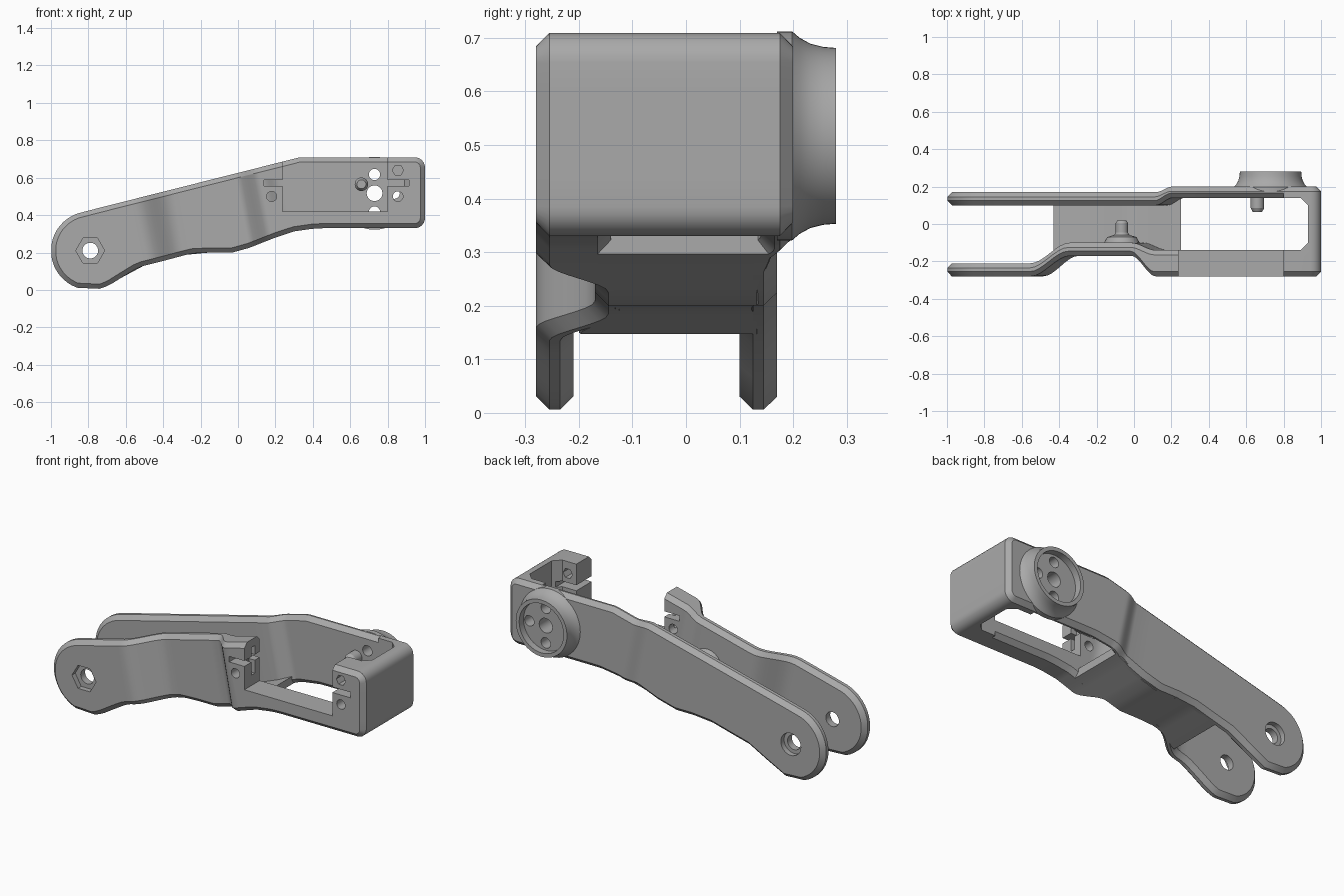
import bpy, bmesh
from math import sin, cos, pi, sqrt, radians
from mathutils import Vector

if "Cube" in bpy.data.objects:
    bpy.data.objects.remove(bpy.data.objects["Cube"])

grey = bpy.data.materials.new("mid grey")
grey.use_nodes = True
grey.diffuse_color = (0.4, 0.4, 0.4, 1)
grey.node_tree.nodes["Principled BSDF"].inputs["Base Color"].default_value = (0.4, 0.4, 0.4, 1)

CHAMFER = 0.025
HUB_X, HUB_Z, HUB_R = -0.79, 0.21, 0.21       # rounded hinge end
BOTTOM = [(-0.68, 0.03), (-0.6, 0.08), (-0.53, 0.122), (-0.4, 0.155), (-0.25, 0.195), (-0.15, 0.2),
          (-0.03, 0.2), (0.06, 0.225), (0.2, 0.28), (0.3, 0.313), (0.42, 0.33), (1, 0.33)]


def top_z(x):
    if x < -0.841:
        return HUB_Z + sqrt(max(0, HUB_R ** 2 - (x - HUB_X) ** 2))
    return min(0.709, 0.414 + 0.252 * (x + 0.841))


def bottom_z(x):
    if x < BOTTOM[0][0]:
        return HUB_Z - sqrt(max(0, HUB_R ** 2 - (x - HUB_X) ** 2))
    for (xa, za), (xb, zb) in zip(BOTTOM, BOTTOM[1:]):
        if x <= xb:
            return za + (zb - za) * (x - xa) / (xb - xa)


def finish(name, bm):
    bmesh.ops.recalc_face_normals(bm, faces=bm.faces)
    mesh = bpy.data.meshes.new(name)
    bm.to_mesh(mesh)
    bm.free()
    mesh.materials.append(grey)
    ob = bpy.data.objects.new(name, mesh)
    bpy.context.collection.objects.link(ob)
    return ob


def inset(chain, side, c):
    """Move a chain of (x, z) points inward by c."""
    out = []
    for i, (x, z) in enumerate(chain):
        a, b = chain[max(i - 1, 0)], chain[min(i + 1, len(chain) - 1)]
        d = (Vector(b) - Vector(a)).normalized()
        out.append((x + side * d.y * c, z - side * d.x * c))
    return out


def loft(name, top, bottom, ys, c=CHAMFER):
    """Chamfered wall: outline chains in xz, thickness (low, high) in y per station."""
    ti, bi = inset(top, 1, c), inset(bottom, -1, c)
    bm = bmesh.new()
    rings = []
    for t, b, tc, bc, (lo, hi) in zip(top, bottom, ti, bi, ys):
        ring = [(tc, lo), (t, lo + c), (t, hi - c), (tc, hi), (bc, hi), (b, hi - c), (b, lo + c), (bc, lo)]
        rings.append([bm.verts.new((p[0], y, p[1])) for p, y in ring])
    for r, s in zip(rings, rings[1:]):
        for k in range(8):
            m = (k + 1) % 8
            bm.faces.new((r[k], r[m], s[m], s[k]))
    for r in (rings[0], rings[-1]):
        for q in ((0, 1, 6, 7), (1, 2, 5, 6), (2, 3, 4, 5)):
            bm.faces.new([r[k] for k in q])
    return finish(name, bm)


def stations(keys, n=8):
    """Keys: top x, bottom x, low y, high y, with eased y between them."""
    out = []
    for a, b in zip(keys, keys[1:]):
        for i in range(n):
            f = i / n
            e = f * f * (3 - 2 * f)
            out.append([p + (q - p) * (f if k < 2 else e) for k, (p, q) in enumerate(zip(a, b))])
    return out + [list(keys[-1])]


def arm(name, keys):
    rows = []
    for i in range(9):
        x = HUB_X - HUB_R * cos(radians(7 + 8 * i))
        rows.append([x, x, keys[0][2], keys[0][3]])
    rows += stations(keys)
    return loft(name, [(r[0], top_z(r[0])) for r in rows], [(r[1], bottom_z(r[1])) for r in rows],
                [r[2:] for r in rows])


def lathe(name, x, z, profile, n=48):
    """Solid turned about a y axis, profile of (radius, y)."""
    bm = bmesh.new()
    rings = [[bm.verts.new((x + r * cos(2 * pi * k / n), y, z + r * sin(2 * pi * k / n))) for k in range(n)]
             for r, y in profile]
    for r, s in zip(rings, rings[1:]):
        for k in range(n):
            bm.faces.new((r[k], r[(k + 1) % n], s[(k + 1) % n], s[k]))
    bm.faces.new(rings[0])
    bm.faces.new(rings[-1])
    return finish(name, bm)


def prism(name, points, z0, z1):
    bm = bmesh.new()
    face = bm.faces.new([bm.verts.new((x, y, z0)) for x, y in points])
    new = bmesh.ops.extrude_face_region(bm, geom=[face])["geom"]
    bmesh.ops.translate(bm, verts=[v for v in new if isinstance(v, bmesh.types.BMVert)], vec=(0, 0, z1 - z0))
    return finish(name, bm)


def box(name, x0, x1, y0, y1, z0, z1):
    return prism(name, [(x0, y0), (x1, y0), (x1, y1), (x0, y1)], z0, z1)


def cut(target, cutters):
    bpy.context.view_layer.objects.active = target
    for c in cutters:
        mod = target.modifiers.new("cut", "BOOLEAN")
        mod.operation, mod.solver, mod.object = "DIFFERENCE", "EXACT", c
        bpy.ops.object.modifier_apply(modifier=mod.name)


# Two long side arms
front_arm = arm("front_arm", [(-0.74, -0.74, -0.28, -0.21), (-0.56, -0.48, -0.28, -0.21),
                              (-0.35, -0.29, -0.17, -0.1), (-0.02, 0.06, -0.17, -0.1),
                              (0.11, 0.19, -0.28, -0.14), (0.34, 0.34, -0.28, -0.14), (0.8, 0.8, -0.28, -0.14)])
back_arm = arm("back_arm", [(-0.74, -0.74, 0.1, 0.17), (0.11, 0.19, 0.1, 0.17), (0.2, 0.28, 0.14, 0.2),
                            (0.34, 0.36, 0.14, 0.2), (0.8, 0.8, 0.14, 0.2)])

# End block joining the arms, with rounded outer corners
R = 0.055
arc = [(1 - R + R * sin(radians(a)), R * (1 - cos(radians(a)))) for a in range(0, 91, 15)]
top = [(0.8, 0.709), (0.87, 0.709)] + [(x, 0.709 - d) for x, d in arc] + [(1, 0.6)]
low = [(0.8, 0.33), (0.87, 0.33)] + [(x, 0.33 + d) for x, d in arc] + [(1, 0.44)]
end_block = loft("end_block", top, low, [(-0.28, 0.2)] * len(top))

# Curved floor between the arms
rows = stations([(-0.43, -0.43, -0.2, 0.135), (-0.3, -0.3, -0.135, 0.135), (0.06, 0.06, -0.135, 0.135),
                 (0.25, 0.25, -0.2, 0.16)])
floor = loft("floor", [(r[0], bottom_z(r[0]) + 0.045) for r in rows],
             [(r[0], bottom_z(r[0])) for r in rows], [r[2:] for r in rows], 0.003)

# Round output boss and the two inner pegs
AX, AZ = 0.73, 0.517
boss = lathe("output_boss", AX, AZ, [(0.195, 0.17), (0.195, 0.198), (0.183, 0.212), (0.172, 0.232), (0.166, 0.256),
                                     (0.164, 0.28), (0.142, 0.28), (0.142, 0.24)], 64)
lathe("stop_peg", 0.66, 0.565, [(0.036, 0.16), (0.036, 0.085), (0.024, 0.063)], 24)
lathe("pivot_peg", -0.065, 0.37, [(0.1, -0.13), (0.095, -0.1), (0.078, -0.07), (0.04, -0.058),
                                  (0.033, -0.045), (0.033, 0.005), (0.024, 0.02)], 32)

# Hinge holes
pivot = lathe("pivot_cutter", HUB_X, HUB_Z, [(0.042, -0.4), (0.042, 0.4)], 32)
nut = lathe("nut_cutter", HUB_X, HUB_Z, [(0.077, -0.4), (0.077, -0.25)], 6)
bore = lathe("bore_cutter", HUB_X, HUB_Z, [(0.064, 0.4), (0.064, 0.14)], 32)

# Horn holes through the boss
horn = [lathe("horn_cutter", AX + dx, AZ + dz, [(r, 0.1), (r, 0.4)], 32)
        for dx, dz, r in ((0, 0, 0.042), (0, 0.1, 0.03), (0, -0.1, 0.03), (0.105, 0, 0.03))]

# Window, cavity, slots and screw holes
cavity = prism("cavity_cutter", [(0.7, -0.14), (0.89, -0.14), (0.93, -0.1), (0.93, 0.1), (0.89, 0.14), (0.7, 0.14)], 0, 1)
window = box("window_cutter", 0.237, 0.9, -0.4, 0, 0.42, 1)
mounts = []
for hole_x, x0, x1 in ((0.18, 0.14, 0.25), (0.855, 0.78, 0.915)):
    mounts.append(box("slot_cutter", x0, x1, -0.4, -0.1, 0.555, 0.587))
    mounts.append(lathe("screw_cutter", hole_x, 0.5, [(0.027, -0.4), (0.027, -0.1)], 24))
mounts.append(box("pocket_cutter", 0.2, 0.25, -0.215, -0.185, 0.48, 0.64))
mounts.append(lathe("hex_cutter", 0.855, 0.64, [(0.03, -0.4), (0.03, -0.1)], 6))

cut(front_arm, [pivot, nut, window] + mounts)
cut(back_arm, [pivot, bore] + horn)
cut(end_block, [cavity] + horn + mounts)
cut(boss, horn)

# Remove cutters and shade
for ob in list(bpy.data.objects):
    if "_cutter" in ob.name:
        bpy.data.objects.remove(ob)
for ob in bpy.context.collection.objects:
    if ob.type == "MESH":
        bpy.ops.object.select_all(action="DESELECT")
        ob.select_set(True)
        bpy.context.view_layer.objects.active = ob
        bpy.ops.object.shade_smooth_by_angle(angle=radians(25))
